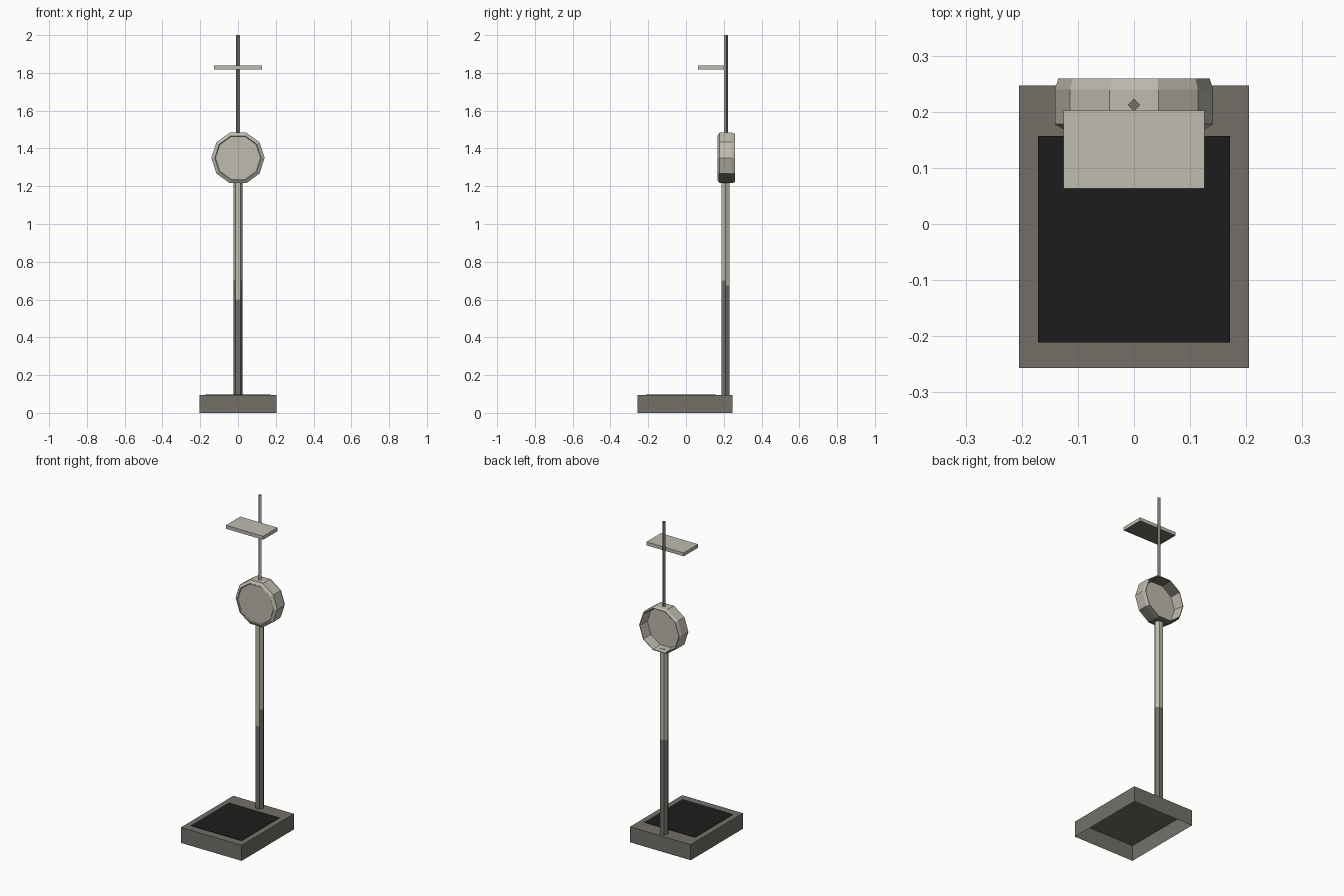
import bpy, bmesh, math

cube = bpy.data.objects.get("Cube")
if cube:
    bpy.data.objects.remove(cube, do_unlink=True)


def material(name, rgb):
    mat = bpy.data.materials.new(name)
    mat.use_nodes = True
    mat.diffuse_color = (*rgb, 1)
    mat.node_tree.nodes["Principled BSDF"].inputs["Base Color"].default_value = (*rgb, 1)
    return mat


light = material("light warm grey", (0.52, 0.495, 0.43))
dark = material("dark warm grey", (0.172, 0.163, 0.141))
black = material("rubber black", (0.012, 0.012, 0.012))


def finish(name, bm, mat, second=None, rule=None):
    """Make the object; faces that meet the rule get the second material."""
    mesh = bpy.data.meshes.new(name)
    mesh.materials.append(mat)
    if second:
        mesh.materials.append(second)
        for face in bm.faces:
            face.material_index = int(rule(face))
    bm.to_mesh(mesh)
    bm.free()
    obj = bpy.data.objects.new(name, mesh)
    bpy.context.collection.objects.link(obj)
    return obj


def box(low, high):
    bm = bmesh.new()
    bmesh.ops.create_cube(bm, size=1)
    for v in bm.verts:
        v.co = [a + (b - a) * (c + 0.5) for a, b, c in zip(low, high, v.co)]
    bm.normal_update()
    return bm


def lathe(sides, profile, place):
    """Stack of polygon rings from (radius, offset) pairs, capped at both ends."""
    bm = bmesh.new()
    rings = []
    for radius, offset in profile:
        angles = [math.tau * i / sides for i in range(sides)]
        rings.append([bm.verts.new(place(radius * math.cos(a), radius * math.sin(a), offset))
                      for a in angles])
    for r, s in zip(rings, rings[1:]):
        for i in range(sides):
            j = (i + 1) % sides
            bm.faces.new((r[i], r[j], s[j], s[i]))
    bm.faces.new(rings[0])
    bm.faces.new(rings[-1])
    bmesh.ops.recalc_face_normals(bm, faces=bm.faces)
    bm.normal_update()
    return bm


def faces_down(face):
    return face.normal.z < -0.6


def lower_post(face):
    """Dark paint ends at a different height on the front, front corners and back."""
    if face.normal.y < -0.9:
        top = 0.6
    else:
        top = 0.7 if face.normal.y < 0 else 0.675
    return face.calc_center_median().z < top


# Hollow platform, open underneath, with the standing mat on top
bm = box((-0.205, -0.257, 0), (0.205, 0.247, 0.095))
bmesh.ops.delete(bm, geom=[f for f in bm.faces if faces_down(f)], context="FACES")
finish("platform", bm, dark)
finish("standing_mat", box((-0.171, -0.211, 0.0955), (0.171, 0.157, 0.098)), black)

# Six-sided post, darker below
post = [(0.025, z) for z in (0.095, 0.6, 0.675, 0.7, 1.23)]
finish("post", lathe(6, post, lambda x, y, z: (x, y + 0.209, z)), light, dark, lower_post)

# Ten-sided dial housing: bevelled rims, shallow front face, deep hollow back
housing = [(0.119, 0.171), (0.123, 0.167), (0.141, 0.178), (0.141, 0.24),
           (0.135, 0.259), (0.131, 0.259), (0.124, 0.195)]
finish("dial_housing", lathe(10, housing, lambda x, z, y: (x, y, z + 1.35)),
       light, dark, faces_down)

# Four-sided height rod with one lighter face
finish("height_rod", lathe(4, [(0.011, 1.47), (0.011, 2.0)],
                           lambda x, y, z: (x, y + 0.212, z)),
       dark, light, lambda f: f.normal.x > 0.5 and f.normal.y < -0.5)

# Sliding head plate
finish("head_plate", box((-0.126, 0.063, 1.817), (0.126, 0.202, 1.838)),
       light, dark, faces_down)
